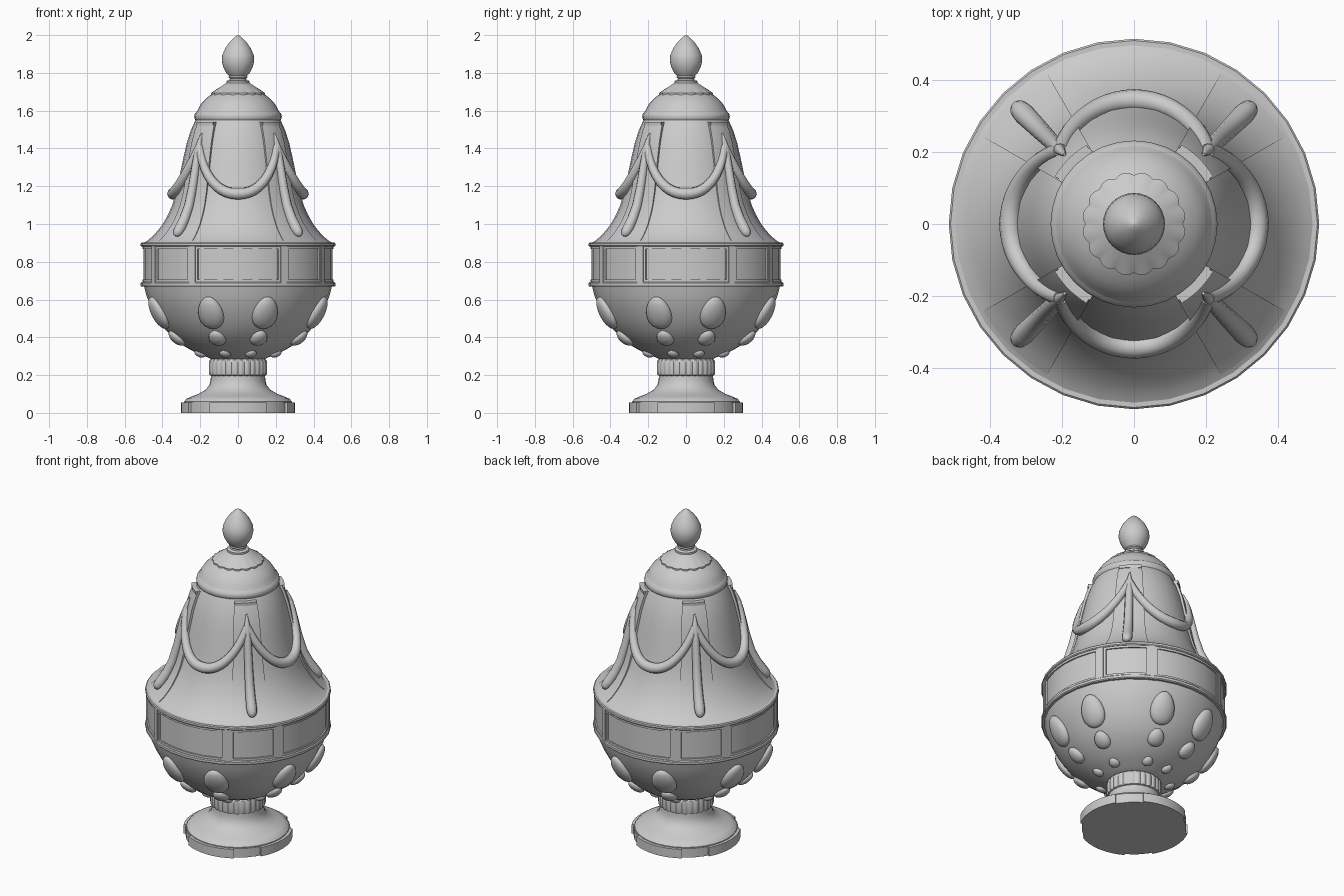
import bpy, bmesh
from math import sin, cos, pi, radians
from mathutils import Vector, Matrix

if "Cube" in bpy.data.objects:
    bpy.data.objects.remove(bpy.data.objects["Cube"])

SEG = 32


def finish(name, bm, angle=35):
    bmesh.ops.remove_doubles(bm, verts=bm.verts, dist=1e-5)
    bmesh.ops.recalc_face_normals(bm, faces=bm.faces)
    me = bpy.data.meshes.new(name)
    bm.to_mesh(me)
    bm.free()
    ob = bpy.data.objects.new(name, me)
    bpy.context.collection.objects.link(ob)
    bpy.ops.object.select_all(action='DESELECT')
    ob.select_set(True)
    bpy.context.view_layer.objects.active = ob
    bpy.ops.object.shade_smooth_by_angle(angle=radians(angle))
    return ob


def lathe(name, prof, seg=SEG, wave=lambda a, i: 0.0):
    """Revolve (r, z) points; wave adds a radius offset per angle and point."""
    bm = bmesh.new()
    rings = []
    for i, (r, z) in enumerate(prof):
        ring = []
        for k in range(seg):
            a = 2 * pi * k / seg
            q = r + wave(a, i)
            ring.append(bm.verts.new((q * cos(a), q * sin(a), z)))
        rings.append(ring)
    for A, B in zip(rings, rings[1:]):
        for k in range(seg):
            m = (k + 1) % seg
            bm.faces.new((A[k], A[m], B[m], B[k]))
    bm.faces.new(rings[0])
    bm.faces.new(rings[-1])
    return finish(name, bm)


def arc_blocks(name, loop, spans, n=8):
    """Sweep a closed (r, z) loop along several angle spans in degrees."""
    bm = bmesh.new()
    for a0, a1 in spans:
        secs = []
        for j in range(n + 1):
            a = radians(a0 + (a1 - a0) * j / n)
            secs.append([bm.verts.new((r * cos(a), r * sin(a), z)) for r, z in loop])
        for A, B in zip(secs, secs[1:]):
            for k in range(len(loop)):
                m = (k + 1) % len(loop)
                bm.faces.new((A[k], A[m], B[m], B[k]))
        bm.faces.new(secs[0])
        bm.faces.new(secs[-1])
    return finish(name, bm)


def box(r0, r1, z0, z1):
    return [(r0, z0), (r1, z0), (r1, z1), (r0, z1)]


def radius_at(prof, z):
    for (r0, z0), (r1, z1) in zip(prof, prof[1:]):
        if z0 <= z <= z1:
            return r0 + (r1 - r0) * (z - z0) / (z1 - z0)
    return prof[-1][0]


def tube(name, paths):
    """Tapered round tubes through (point, radius) lists."""
    cu = bpy.data.curves.new(name, 'CURVE')
    cu.dimensions = '3D'
    cu.bevel_depth = 1.0
    cu.bevel_resolution = 3
    cu.use_fill_caps = True
    for path in paths:
        sp = cu.splines.new('POLY')
        sp.points.add(len(path) - 1)
        for p, (co, rad) in zip(sp.points, path):
            p.co = (*co, 1)
            p.radius = rad
    ob = bpy.data.objects.new(name, cu)
    bpy.context.collection.objects.link(ob)
    bpy.ops.object.select_all(action='DESELECT')
    ob.select_set(True)
    bpy.context.view_layer.objects.active = ob
    bpy.ops.object.convert(target='MESH')
    bpy.ops.object.shade_smooth_by_angle(angle=radians(50))


def polar(r, deg, z):
    a = radians(deg)
    return (r * cos(a), r * sin(a), z)


QUARTERS = (0, 90, 180, 270)

# Plinth with four broad projecting faces, and the flared foot
lathe("plinth", [(.29, 0), (.29, .055)])
arc_blocks("plinth_faces", box(.2, .302, 0, .055), [(q - 30, q + 30) for q in QUARTERS])
lathe("foot", [(.285, .05), (.285, .06), (.272, .075), (.25, .085), (.21, .1), (.175, .12),
               (.152, .145), (.145, .175), (.143, .2), (.143, .3)])

# Ribbed collar
lathe("ribbed_collar", [(.14, .195), (.15, .2), (.153, .212), (.153, .265), (.15, .28), (.14, .288)],
      192, lambda a, i: .006 * abs(sin(14 * a)) - .004 if 0 < i < 5 else 0)

# Bowl
bowl = [(.13, .28), (.17, .298), (.225, .32), (.28, .35), (.34, .395), (.385, .44), (.425, .495),
        (.46, .56), (.485, .62), (.5, .68)]
lathe("bowl", bowl)

# Raised drops on the bowl, three sizes in each column
bm = bmesh.new()
for z, w, h, d in ((.53, .07, .095, .036), (.397, .046, .054, .028), (.315, .03, .032, .02)):
    r = radius_at(bowl, z)
    slope = Vector((radius_at(bowl, z + .03) - radius_at(bowl, z - .03), 0, .06)).normalized()
    for q in QUARTERS:
        for off in (-19, 19):
            out = Vector((slope.z, 0, -slope.x))
            basis = Matrix((out, Vector((0, 1, 0)), slope)).transposed().to_4x4()
            M = (Matrix.Rotation(radians(q + off), 4, 'Z') @ Matrix.Translation((r, 0, z))
                 @ basis)
            vs = bmesh.ops.create_uvsphere(bm, u_segments=16, v_segments=10, radius=1)['verts']
            for v in vs:
                x, y, t = v.co
                v.co = M @ Vector((x * d, y * w * (1 - .15 * t), t * h))
finish("bowl_drops", bm, 60)

# Panelled band: core, rims, upright stiles and panel mouldings
lathe("band_core", [(.49, .665), (.499, .67), (.499, .9), (.48, .905)])
for nm, z0, z1 in (("band_lower_rim", .668, .692), ("band_upper_rim", .88, .902)):
    lathe(nm, [(.48, z0), (.51, z0), (.515, z0 + .005), (.515, z1 - .005), (.51, z1), (.48, z1)])
panels = [(q - 26.5, q + 26.5) for q in QUARTERS] + [(q + 30.5, q + 59.5) for q in QUARTERS]
stiles = [(q + s - 2, q + s + 2) for q in QUARTERS for s in (28.5, 61.5)]
arc_blocks("band_stiles", box(.48, .511, .68, .89), stiles, 1)
for nm, z0, z1 in (("panel_bottom_trim", .69, .705), ("panel_top_trim", .867, .882)):
    arc_blocks(nm, box(.48, .506, z0, z1), panels)
arc_blocks("panel_side_trim", box(.48, .506, .69, .882),
           [s for a, b in panels for s in ((a, a + 1.5), (b - 1.5, b))], 1)

# Bell-shaped upper body
body = [(.5, .9), (.48, .912), (.452, .935), (.425, .965), (.398, 1.0), (.37, 1.05), (.348, 1.1),
        (.33, 1.16), (.316, 1.22), (.302, 1.29), (.287, 1.36), (.271, 1.43), (.25, 1.495),
        (.23, 1.54), (.215, 1.57)]
lathe("upper_body", body)

# Broad corner strips, fading out downward, each with a small cap
outer = [(r + .003 + .012 * (z - .9) / .64, z) for r, z in body[1:-1]]
inner = [(r - .03, z) for r, z in body[1:-1]]
arc_blocks("corner_strips", outer + inner[::-1], [(q + 30, q + 60) for q in QUARTERS])
arc_blocks("strip_caps", box(.2, .257, 1.522, 1.54), [(q + 31, q + 59) for q in QUARTERS])

# Swags hung between the corners
swags = []
for q in QUARTERS:
    path = []
    for j in range(25):
        t = -1 + j / 12
        z = 1.16 + .25 * abs(t) ** 2.2
        path.append((polar(radius_at(body, z) + .014, q + 45 * t, z), .031 - .01 * abs(t)))
    swags.append(path)
tube("swags", swags)

# Long hanging drops at the corners, rounded at the bottom
drops = []
for q in QUARTERS:
    path = []
    for z, w in ((1.48, .004), (1.43, .014), (1.38, .02), (1.3, .022), (1.2, .024), (1.1, .026),
                 (1.03, .028), (.98, .03), (.955, .027), (.943, .018), (.938, .006)):
        path.append((polar(radius_at(body, z) + .018, q + 45, z), w))
    drops.append(path)
tube("hanging_drops", drops)

# Lid with rolled rim
lathe("lid", [(.2, 1.54), (.222, 1.546), (.23, 1.556), (.232, 1.57), (.228, 1.585), (.22, 1.592),
              (.215, 1.6), (.205, 1.62), (.192, 1.64), (.174, 1.66), (.15, 1.68), (.12, 1.7),
              (.09, 1.72), (.06, 1.74)])

# Scalloped cap on the lid
lathe("scalloped_cap", [(.12, 1.675), (.136, 1.684), (.136, 1.694), (.115, 1.712), (.09, 1.728),
                        (.065, 1.745), (.05, 1.75)],
      128, lambda a, i: .008 * abs(sin(8 * a)) if i in (1, 2) else 0)

# Finial: ring, neck and pointed bud
lathe("finial", [(.05, 1.74), (.062, 1.746), (.062, 1.757), (.045, 1.762), (.043, 1.77),
                 (.05, 1.776), (.048, 1.784), (.062, 1.8), (.078, 1.83), (.086, 1.865),
                 (.083, 1.895), (.068, 1.93), (.044, 1.964), (.02, 1.988), (.002, 2.0)])
